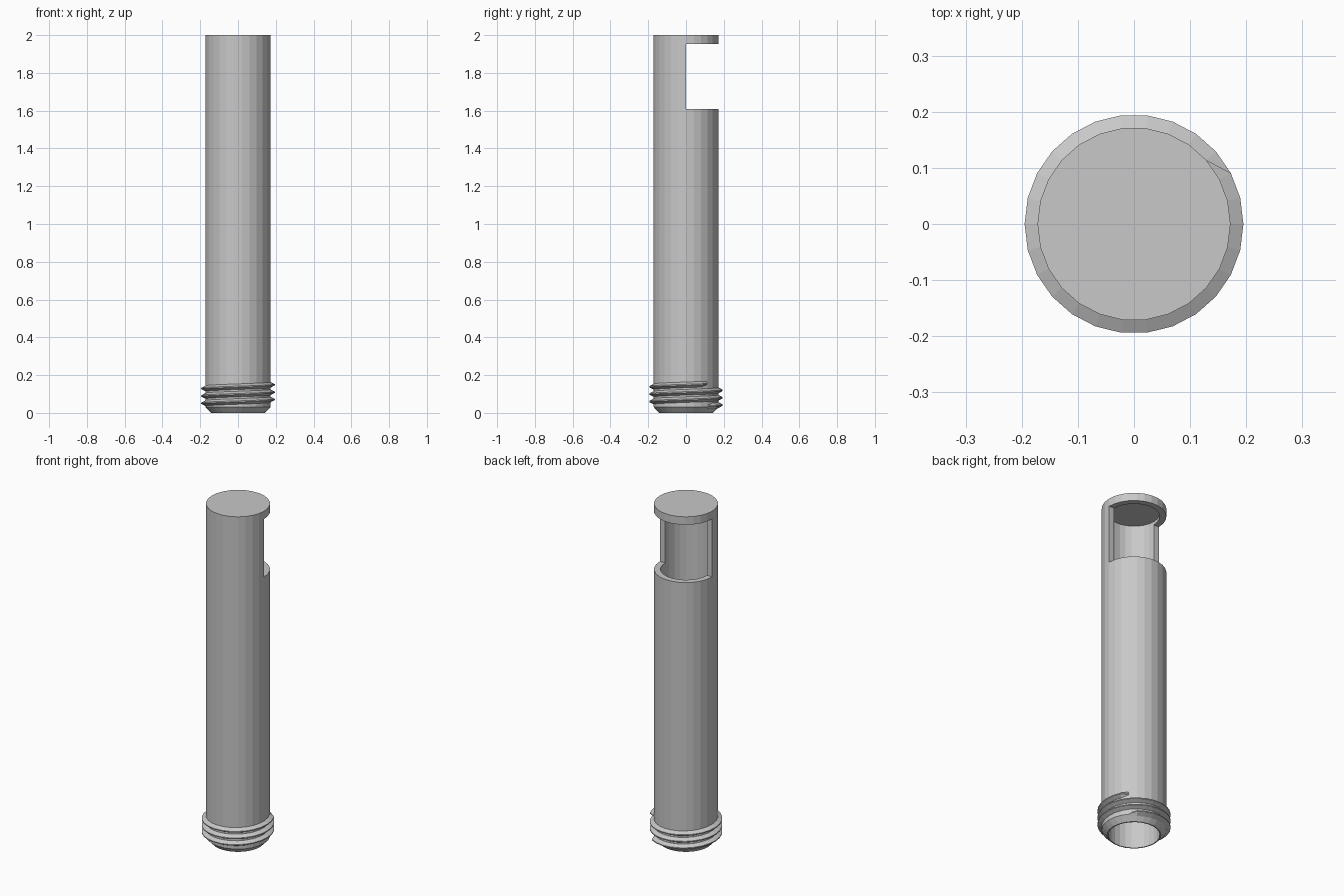
import bpy, bmesh, math

SIDES = 26
STEP = math.tau / SIDES
R_OUT, R_IN = 0.172, 0.137

cube = bpy.data.objects.get("Cube")
if cube:
    bpy.data.objects.remove(cube, do_unlink=True)

grey = bpy.data.materials.new("plain grey")
grey.use_nodes = True
grey.diffuse_color = (0.58, 0.58, 0.58, 1)
grey.node_tree.nodes["Principled BSDF"].inputs["Base Color"].default_value = grey.diffuse_color


def make_object(name, bm):
    bmesh.ops.recalc_face_normals(bm, faces=bm.faces[:])
    mesh = bpy.data.meshes.new(name)
    bm.to_mesh(mesh)
    bm.free()
    mesh.materials.append(grey)
    obj = bpy.data.objects.new(name, mesh)
    bpy.context.collection.objects.link(obj)
    return obj


def ring(bm, radius, z):
    return [bm.verts.new((radius * math.cos(i * STEP), radius * math.sin(i * STEP), z))
            for i in range(SIDES)]


# Hollow body: outer wall with chamfered foot, open below, closed cap on top
bm = bmesh.new()
profile = [(R_IN, 1.973), (R_IN, 0), (0.143, 0), (R_OUT, 0.03), (R_OUT, 2)]
rings = [ring(bm, r, z) for r, z in profile]
for a, b in zip(rings, rings[1:]):
    for i in range(SIDES):
        j = (i + 1) % SIDES
        bm.faces.new((a[i], a[j], b[j], b[i]))
bm.faces.new(rings[0])
bm.faces.new(rings[-1])
body = make_object("tube_body", bm)

# Window cut out of the rear half of the wall
bm = bmesh.new()
bmesh.ops.create_cube(bm, size=1)
for v in bm.verts:
    v.co.x *= 0.6
    v.co.y = 0.3 if v.co.y > 0 else 0
    v.co.z = 1.953 if v.co.z > 0 else 1.61
cutter = make_object("window_cutter", bm)
cutter.hide_render = True
cut = body.modifiers.new("window", "BOOLEAN")
cut.object = cutter
cut.operation = "DIFFERENCE"
cut.solver = "EXACT"
bpy.context.view_layer.objects.active = body
bpy.ops.object.modifier_apply(modifier=cut.name)
bpy.data.objects.remove(cutter, do_unlink=True)

# Screw thread: three turns of a ridge, tapering into the wall at both ends
TURNS, PITCH, START_Z = 3, 0.039, 0.036
bm = bmesh.new()
sections = []
count = TURNS * SIDES
for k in range(count + 1):
    angle = (k + 3) * STEP
    z = START_Z + PITCH * k / SIDES
    crest = R_OUT if k in (0, count) else 0.195
    sections.append([bm.verts.new((r * math.cos(angle), r * math.sin(angle), z + dz))
                     for r, dz in ((0.168, -0.017), (crest, -0.003), (crest, 0.003), (0.168, 0.017))])
for a, b in zip(sections, sections[1:]):
    for i in range(4):
        j = (i + 1) % 4
        bm.faces.new((a[i], a[j], b[j], b[i]))
bm.faces.new(sections[0])
bm.faces.new(sections[-1])
make_object("screw_thread", bm)
